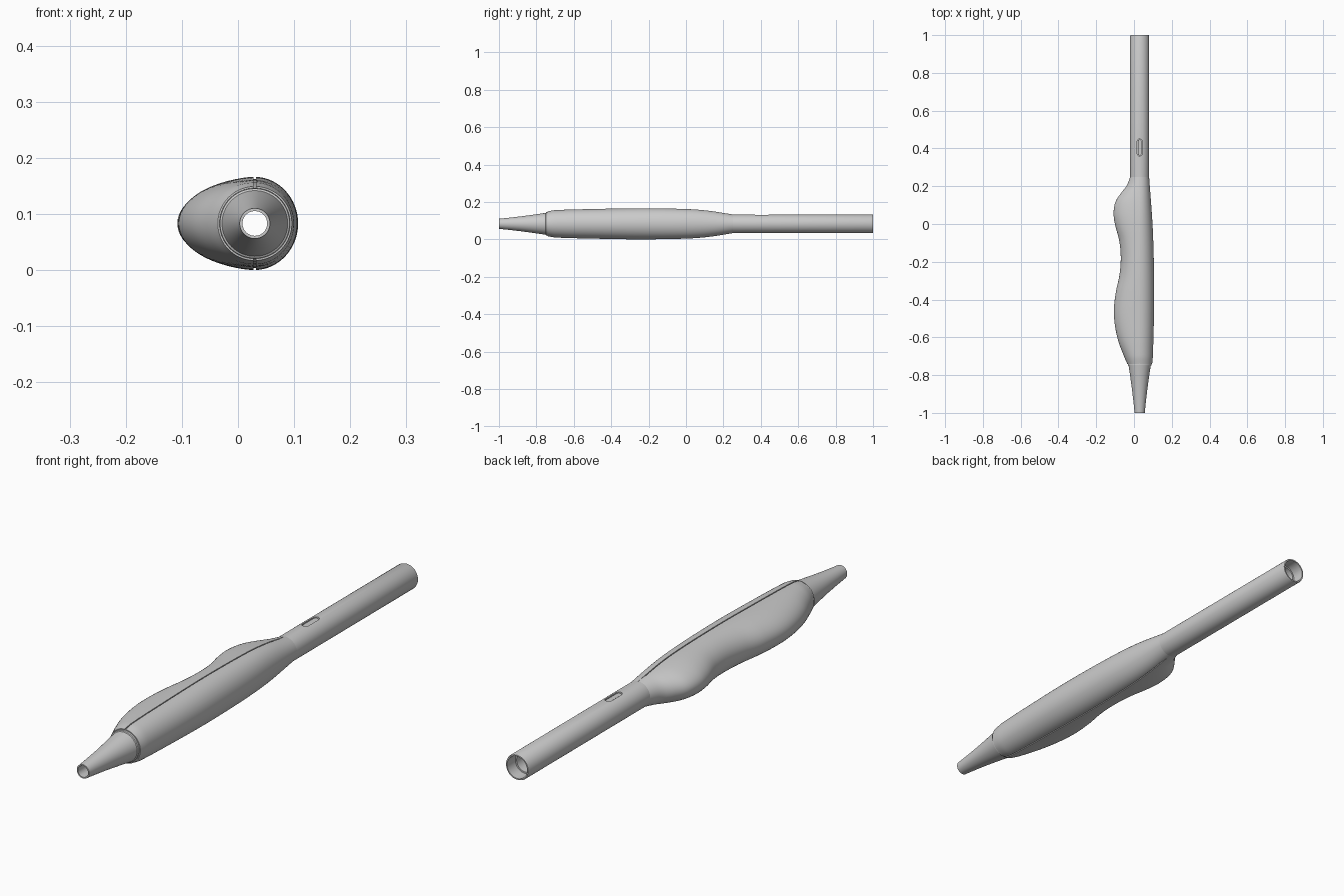
import bpy, bmesh, math

if "Cube" in bpy.data.objects:
    bpy.data.objects.remove(bpy.data.objects["Cube"])

CX, CZ = 0.03, 0.083   # long axis of the tool runs along y through here


def finish(bm, name, angle=35):
    bmesh.ops.recalc_face_normals(bm, faces=bm.faces)
    me = bpy.data.meshes.new(name)
    bm.to_mesh(me)
    bm.free()
    ob = bpy.data.objects.new(name, me)
    bpy.context.collection.objects.link(ob)
    smooth(ob, angle)
    return ob


def smooth(ob, angle=35):
    bpy.ops.object.select_all(action='DESELECT')
    ob.select_set(True)
    bpy.context.view_layer.objects.active = ob
    bpy.ops.object.shade_smooth_by_angle(angle=math.radians(angle))


def skin(rings, name):
    """Join rings of points into a closed tube-shaped solid."""
    bm = bmesh.new()
    vs = [[bm.verts.new(p) for p in r] for r in rings]
    n = len(vs[0])
    for a, b in zip(vs, vs[1:] + vs[:1]):
        for i in range(n):
            j = (i + 1) % n
            bm.faces.new((a[i], a[j], b[j], b[i]))
    return finish(bm, name)


def lathe(profile, name, n=64):
    return skin([[(CX + r * math.cos(2 * math.pi * i / n), y,
                   CZ + r * math.sin(2 * math.pi * i / n)) for i in range(n)]
                 for y, r in profile], name)


def curve(pts, y):
    """Smooth interpolation through (y, value) points."""
    k = 0
    while k < len(pts) - 2 and y > pts[k + 1][0]:
        k += 1

    def slope(i):
        a, b = pts[max(i - 1, 0)], pts[min(i + 1, len(pts) - 1)]
        return (b[1] - a[1]) / (b[0] - a[0])
    (y0, v0), (y1, v1) = pts[k], pts[k + 1]
    h = y1 - y0
    t = (y - y0) / h
    return ((2*t**3 - 3*t**2 + 1) * v0 + (t**3 - 2*t**2 + t) * h * slope(k)
            + (3*t**2 - 2*t**3) * v1 + (t**3 - t**2) * h * slope(k + 1))


# Grip outline: finger side (-x), palm side (+x) and half height
LEFT = [(-0.74, 0.066), (-0.70, 0.083), (-0.62, 0.113), (-0.53, 0.132), (-0.45, 0.136),
        (-0.36, 0.126), (-0.27, 0.107), (-0.18, 0.100), (-0.09, 0.108), (0.0, 0.131),
        (0.06, 0.138), (0.12, 0.127), (0.17, 0.094), (0.20, 0.070), (0.25, 0.05)]
RIGHT = [(-0.74, 0.066), (-0.70, 0.070), (-0.4, 0.077), (-0.2, 0.075), (0.0, 0.068), (0.25, 0.05)]
HALF = [(-0.74, 0.066), (-0.70, 0.073), (-0.5, 0.079), (-0.25, 0.083), (0.0, 0.079),
        (0.12, 0.070), (0.25, 0.05)]


def grip_ring(y, inner=None, n=32):
    l, r, h = (inner,) * 3 if inner else (curve(c, y) for c in (LEFT, RIGHT, HALF))
    depth = 0 if inner else 0.004 * min(1, max(0, (0.24 - y) / 0.05))
    pts = []
    for w, s in ((r, 1), (l, -1)):
        d = 0.002 / w
        half = []
        for i in range(n + 1):
            a = -math.pi / 2 + d + (math.pi - 2 * d) * i / n
            half.append((s * w * math.cos(a), s * h * math.sin(a)))
        # seam groove floor at both ends of each half
        half.insert(0, (half[0][0], half[0][1] + s * depth))
        half.append((half[-1][0], half[-1][1] - s * depth))
        pts += half
    return [(CX + x, y, CZ + z) for x, z in pts]


# Shaped two-piece grip shell
ys = [-0.74 + 0.99 * i / 80 for i in range(81)]
skin([grip_ring(y) for y in ys] + [grip_ring(y, 0.04) for y in (0.25, -0.74)], "grip")

# Tapered hollow nozzle with collar
lathe([(-1, 0.027), (-0.95, 0.032), (-0.88, 0.040), (-0.80, 0.051), (-0.75, 0.0585),
       (-0.748, 0.062), (-0.742, 0.063), (-0.735, 0.06), (-0.70, 0.055),
       (-0.70, 0.038), (-0.80, 0.036), (-0.97, 0.022), (-1, 0.022)], "nozzle")

# Rear tube with stepped bore
tube = lathe([(0.25, 0.05), (0.995, 0.05), (1, 0.048), (1, 0.043), (0.95, 0.043),
              (0.95, 0.037), (0.25, 0.037)], "rear_tube")


def stadium(name, half_w, y0, y1, z0, z1, n=12):
    bm = bmesh.new()
    pts = []
    for yc, a0 in ((y1 - half_w, 0), (y0 + half_w, math.pi)):
        for i in range(n + 1):
            a = a0 + math.pi * i / n
            pts.append((CX + half_w * math.cos(a), yc + half_w * math.sin(a), z0))
    f = bm.faces.new([bm.verts.new(p) for p in pts])
    ext = bmesh.ops.extrude_face_region(bm, geom=[f])
    bmesh.ops.translate(bm, vec=(0, 0, z1 - z0),
                        verts=[v for v in ext["geom"] if isinstance(v, bmesh.types.BMVert)])
    return finish(bm, name)


# Slot cut in the top of the tube, with a recessed button in it
cutter = stadium("slot_cutter", 0.013, 0.36, 0.45, CZ + 0.02, CZ + 0.07)
cutter.hide_render = True
mod = tube.modifiers.new("slot", 'BOOLEAN')
mod.operation = 'DIFFERENCE'
mod.object = cutter
mod.solver = 'EXACT'
bpy.context.view_layer.objects.active = tube
bpy.ops.object.modifier_apply(modifier="slot")
bpy.data.objects.remove(cutter)
smooth(tube)
stadium("slot_button", 0.010, 0.363, 0.447, CZ + 0.032, CZ + 0.046)
